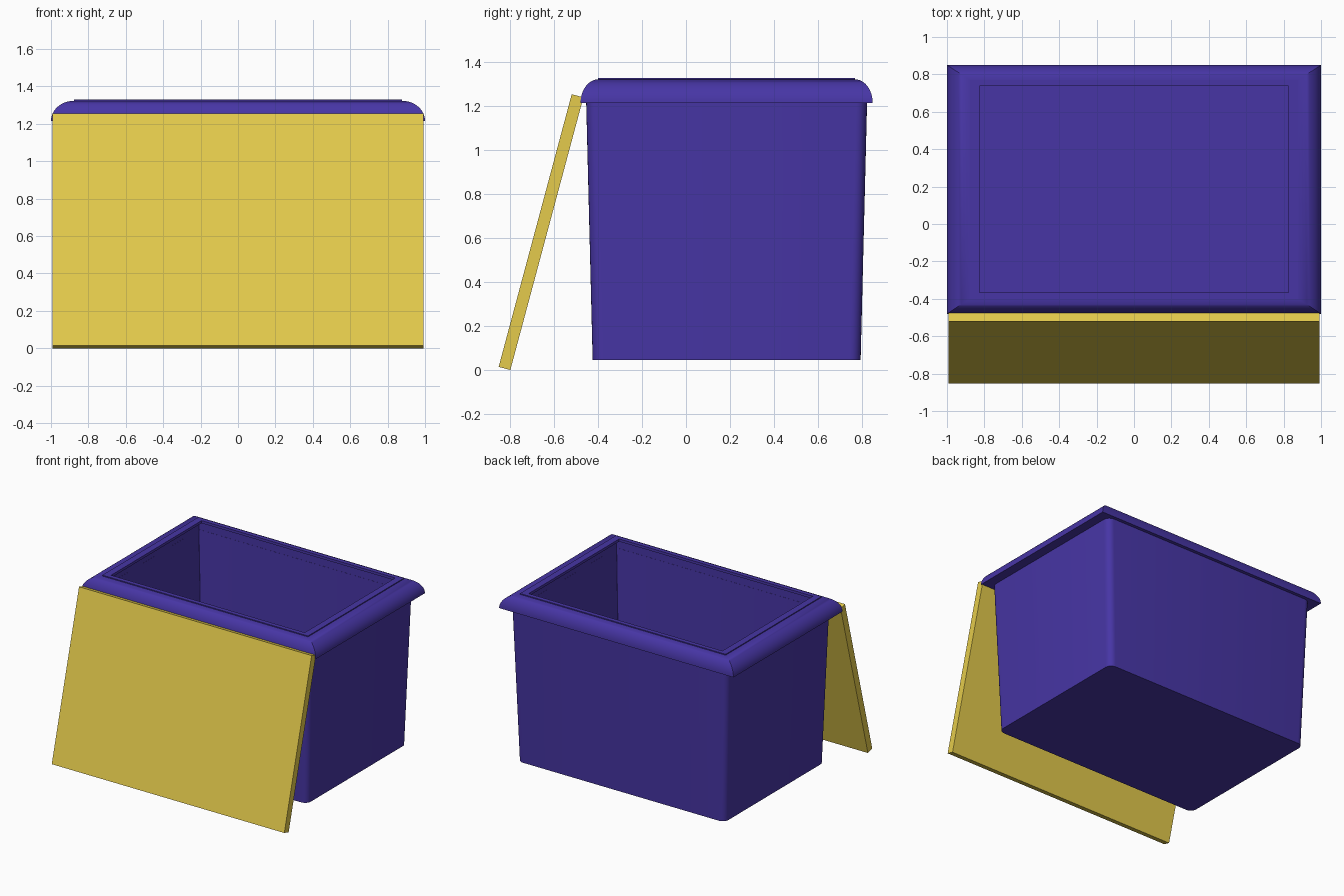
import bpy, bmesh
from math import sin, cos, pi, radians

if "Cube" in bpy.data.objects:
    bpy.data.objects.remove(bpy.data.objects["Cube"])


def material(name, rgb):
    m = bpy.data.materials.new(name)
    m.diffuse_color = (*rgb, 1)
    m.use_nodes = True
    m.node_tree.nodes["Principled BSDF"].inputs["Base Color"].default_value = m.diffuse_color
    return m


purple = material("purple_plastic", (0.063, 0.036, 0.377))
yellow = material("yellow_lid", (0.78, 0.60, 0.072))
CY = 0.185   # centre of the box in y


def section(hx, hy, z, r=0, steps=6):
    """Rectangle at height z, optionally with rounded corners."""
    corners = ((1, 1), (-1, 1), (-1, -1), (1, -1))
    if not r:
        return [(sx * hx, CY + sy * hy, z) for sx, sy in corners]
    pts = []
    for q, (sx, sy) in enumerate(corners):
        for i in range(steps + 1):
            a = pi / 2 * (q + i / steps)
            pts.append((sx * (hx - r) + r * cos(a), CY + sy * (hy - r) + r * sin(a), z))
    return pts


def loft(name, sections, mat, closed=False):
    """Skin the sections; either join last to first or cap both ends."""
    bm = bmesh.new()
    rings = [[bm.verts.new(p) for p in s] for s in sections]
    pairs = list(zip(rings, rings[1:]))
    if closed:
        pairs.append((rings[-1], rings[0]))
    else:
        bm.faces.new(rings[0])
        bm.faces.new(rings[-1])
    for a, b in pairs:
        for i in range(len(a)):
            j = (i + 1) % len(a)
            bm.faces.new((a[i], a[j], b[j], b[i]))
    bmesh.ops.recalc_face_normals(bm, faces=bm.faces[:])
    me = bpy.data.meshes.new(name)
    bm.to_mesh(me)
    bm.free()
    ob = bpy.data.objects.new(name, me)
    bpy.context.collection.objects.link(ob)
    me.materials.append(mat)
    bpy.ops.object.select_all(action='DESELECT')
    ob.select_set(True)
    bpy.context.view_layer.objects.active = ob
    bpy.ops.object.shade_smooth_by_angle(angle=radians(30))
    return ob


# Tapered tub: outside from the base up, then inside down to the floor
loft("tub", [
    section(0.885, 0.61, 0.045, 0.05),
    section(0.927, 0.64, 1.24, 0.05),
    section(0.868, 0.578, 1.24, 0.004),
    section(0.832, 0.558, 0.09, 0.004),
], purple)

# Rim: quarter-round outside, thin flat lip inside, mitred corners
profile = [(0.08 * (1 - cos(a)), 1.215 + 0.108 * sin(a))
           for a in (pi / 2 * i / 12 for i in range(13))]
profile += [(0.08, 1.33), (0.1135, 1.33), (0.1135, 1.31), (0.086, 1.31), (0.086, 1.215)]
loft("rim", [section(1 - 1.53 * d, 0.665 - d, z) for d, z in profile], purple, closed=True)

# Lid leaning against the front of the rim
bpy.ops.mesh.primitive_cube_add(size=1, location=(0, -0.66, 0.6275), rotation=(radians(-15), 0, 0))
lid = bpy.context.object
lid.name = "lid"
lid.scale = (1.985, 0.055, 1.285)
lid.data.materials.append(yellow)
